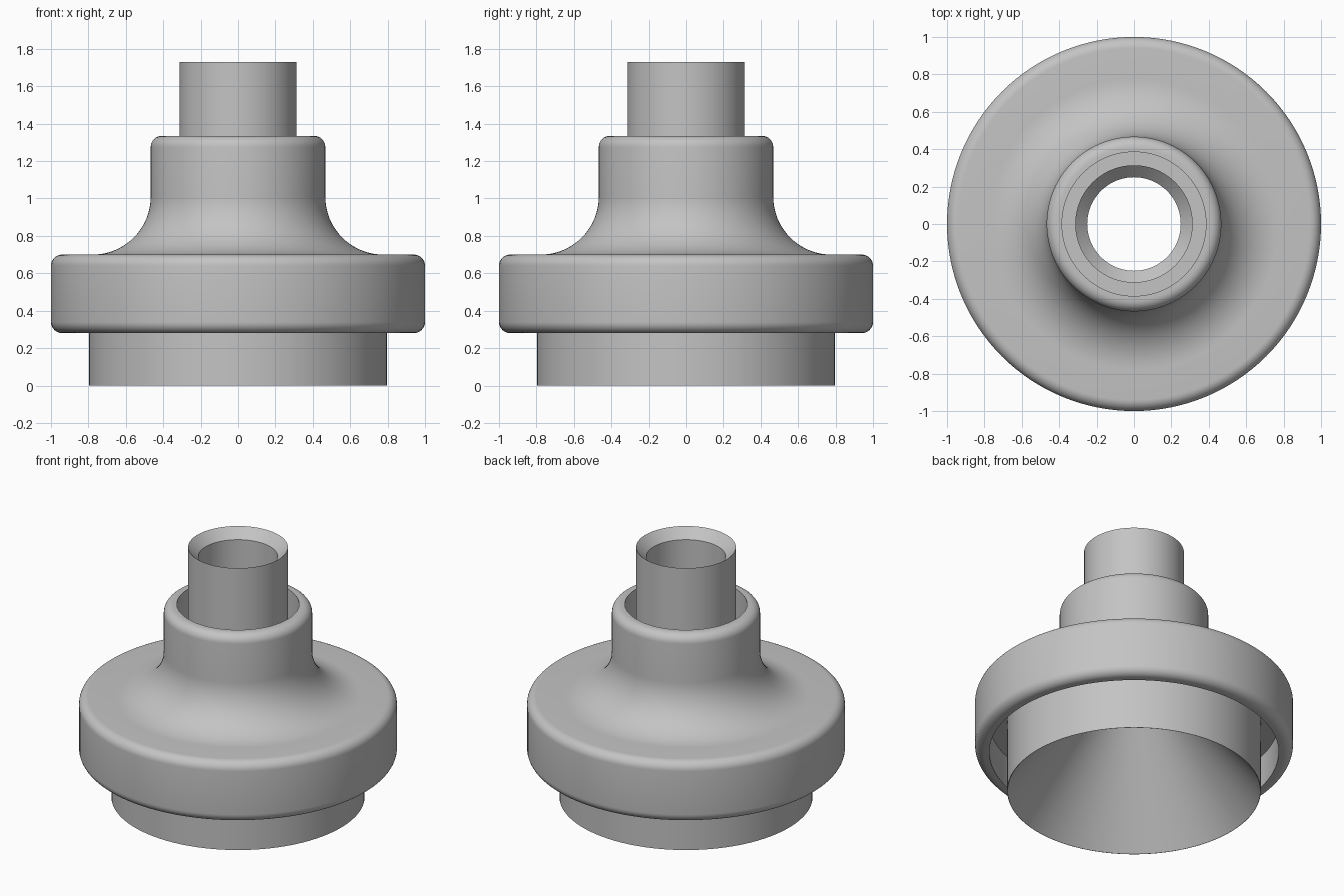
import bpy, bmesh, math

cube = bpy.data.objects.get("Cube")
if cube:
    bpy.data.objects.remove(cube, do_unlink=True)

SEGMENTS = 128

steel = bpy.data.materials.new("plain grey steel")
steel.use_nodes = True
GREY = (0.55, 0.55, 0.55, 1)
steel.diffuse_color = GREY
steel.node_tree.nodes["Principled BSDF"].inputs["Base Color"].default_value = GREY


def arc(r, z, radius, start, end, steps):
    """Points of a circular arc in the radius-height plane, angles in degrees."""
    angles = [math.radians(start + (end - start) * i / steps) for i in range(steps + 1)]
    return [(r + radius * math.cos(a), z + radius * math.sin(a)) for a in angles]


def lathe(name, profile):
    """Turn a closed profile of (radius, height) points around the z axis."""
    bm = bmesh.new()
    rings = []
    for i in range(SEGMENTS):
        a = math.tau * i / SEGMENTS
        rings.append([bm.verts.new((r * math.cos(a), r * math.sin(a), z)) for r, z in profile])
    for i, ring in enumerate(rings):
        following = rings[(i + 1) % SEGMENTS]
        for j in range(len(profile)):
            k = (j + 1) % len(profile)
            bm.faces.new((ring[j], following[j], following[k], ring[k]))
    bmesh.ops.recalc_face_normals(bm, faces=bm.faces)
    mesh = bpy.data.meshes.new(name)
    bm.to_mesh(mesh)
    bm.free()
    mesh.materials.append(steel)
    obj = bpy.data.objects.new(name, mesh)
    bpy.context.collection.objects.link(obj)
    bpy.ops.object.select_all(action="DESELECT")
    obj.select_set(True)
    bpy.context.view_layer.objects.active = obj
    bpy.ops.object.shade_smooth_by_angle(angle=math.radians(30))
    return obj


# Conical bore and thin lower skirt
profile = [(0.25, 0.68), (0.795, 0.0), (0.797, 0.0)]
# Groove between the skirt and the collar
profile += [(0.797, 0.5), (0.91, 0.5), (0.91, 0.28)]
# Collar with rounded rims
profile += arc(0.94, 0.34, 0.06, -90, 0, 8)
profile += arc(0.94, 0.64, 0.06, 0, 90, 8)
# Concave sweep from the shoulder into the neck
profile += arc(0.777, 1.01, 0.31, 270, 180, 20)
# Rounded neck rim
profile += arc(0.407, 1.275, 0.06, 0, 90, 8)
# Groove between the neck and the tube
profile += [(0.385, 1.335), (0.385, 1.08), (0.314, 1.08)]
# Tube with an inward chamfered mouth
profile += [(0.314, 1.73), (0.25, 1.665)]

lathe("stepped_flange_body", profile)
